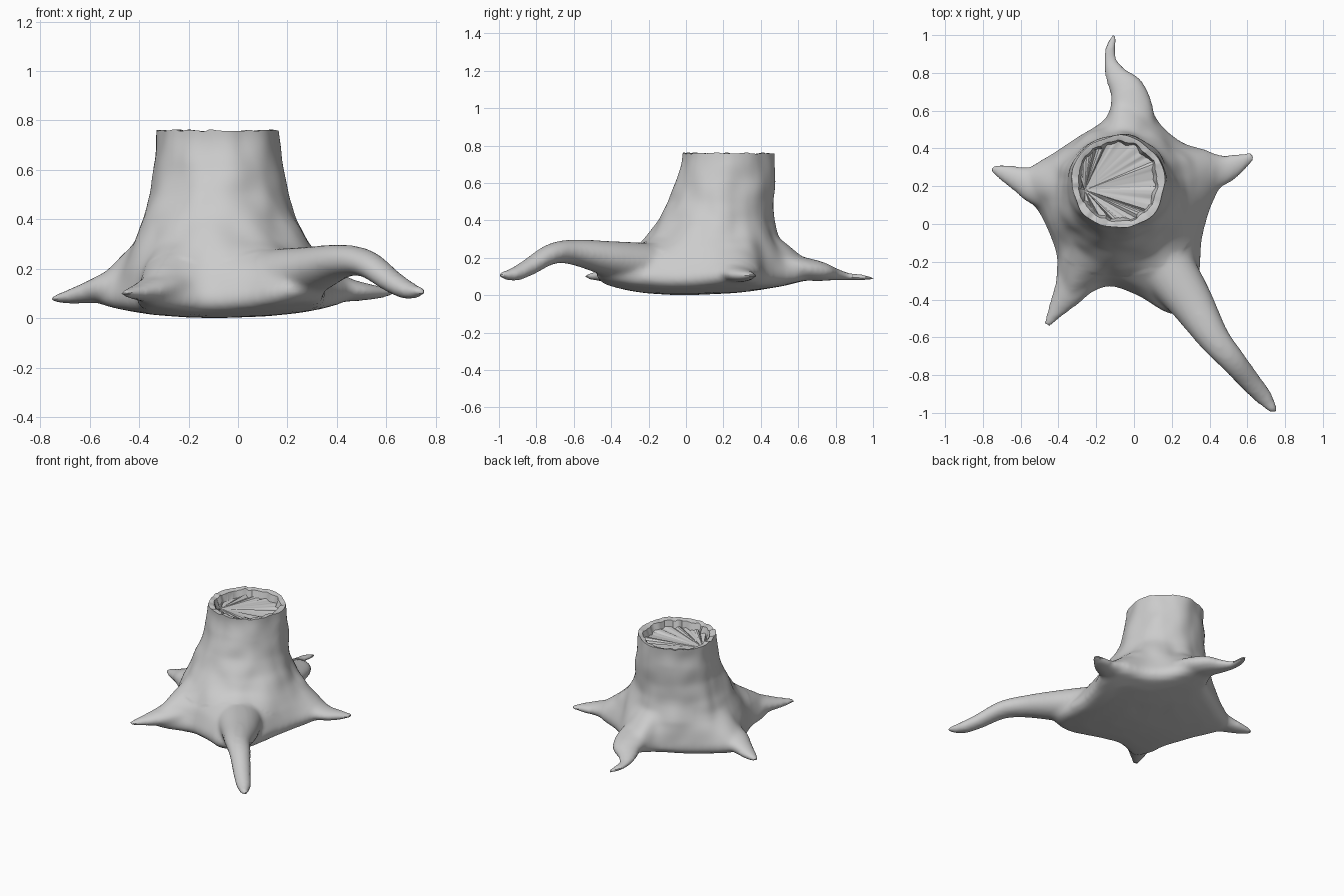
import bpy, bmesh, math, random
from mathutils import Vector, noise

random.seed(4)
if "Cube" in bpy.data.objects:
    bpy.data.objects.remove(bpy.data.objects["Cube"])

SEG = 96
AXIS = Vector((-0.085, 0.225, 0))
CORE = Vector((-0.05, 0.1))
LOWEST = Vector((-0.08, 0.02))


def spline(points, steps, cyclic=False):
    """Catmull-Rom curve through the points."""
    pts = [Vector(p) for p in points]
    n = len(pts)
    get = (lambda i: pts[i % n]) if cyclic else (lambda i: pts[max(0, min(n - 1, i))])
    out = []
    for i in range(n if cyclic else n - 1):
        a, b, c, d = (get(i + k) for k in (-1, 0, 1, 2))
        for s in range(steps):
            t = s / steps
            out.append(0.5 * (2 * b + (c - a) * t + (2 * a - 5 * b + 4 * c - d) * t * t
                              + (3 * b - a - 3 * c + d) * t ** 3))
    return out if cyclic else out + [pts[-1]]


def loft(bm, rings, end=None):
    """Skin closed rings, closing each end with a fan."""
    rows = [[bm.verts.new(p) for p in ring] for ring in rings]
    n = len(rows[0])
    for a, b in zip(rows, rows[1:]):
        for i in range(n):
            bm.faces.new((a[i], a[(i + 1) % n], b[(i + 1) % n], b[i]))
    for row, tip in ((rows[0], None), (rows[-1], end)):
        tip = bm.verts.new(tip or sum((v.co for v in row), Vector()) / n)
        for i in range(n):
            bm.faces.new((row[i], row[(i + 1) % n], tip))


def finish(name, bm):
    bmesh.ops.recalc_face_normals(bm, faces=bm.faces)
    mesh = bpy.data.meshes.new(name)
    bm.to_mesh(mesh)
    bm.free()
    obj = bpy.data.objects.new(name, mesh)
    bpy.context.collection.objects.link(obj)
    return obj


def circle(cx, cy, z, r):
    return [Vector((cx + r * math.cos(a), cy + r * math.sin(a), z))
            for a in (math.tau * i / SEG for i in range(SEG))]


# Star-shaped foot outline, resampled by angle around the trunk
outline = spline([(0.48, 0.28), (0.4, 0.07), (0.36, -0.08), (0.35, -0.22), (0.33, -0.42),
                  (0.2, -0.48), (0.03, -0.385), (-0.12, -0.33), (-0.22, -0.36), (-0.36, -0.43),
                  (-0.41, -0.3), (-0.41, -0.16), (-0.49, 0.04), (-0.58, 0.17), (-0.57, 0.28),
                  (-0.42, 0.38), (-0.3, 0.46), (-0.15, 0.56), (-0.09, 0.7), (0.04, 0.68),
                  (0.14, 0.53), (0.26, 0.43), (0.41, 0.38)], 24, True)


def foot_point(i):
    a = math.tau * i / SEG
    d = Vector((math.cos(a), math.sin(a)))
    return max(outline, key=lambda p: (p - CORE).normalized().dot(d))


foot = [foot_point(i) for i in range(SEG)]


def foot_ring(f, lift):
    ring = []
    for p in foot:
        q = CORE + (p - CORE) * f
        bowl = 0.075 * min(1.3, (q - LOWEST).length / 0.62) ** 2
        ring.append(Vector((q.x, q.y, bowl + lift)))
    return ring


def flare_ring(neck, f, z):
    """Blend a round trunk ring outwards to the star outline."""
    return [Vector((*b.to_2d().lerp(p, f), z)) for b, p in zip(neck, foot)]


# Trunk and flared foot
trunk = [circle(*r) for r in ((-0.085, 0.225, 0.84, 0.243), (-0.085, 0.225, 0.74, 0.247),
                              (-0.08, 0.21, 0.6, 0.265), (-0.08, 0.19, 0.5, 0.282),
                              (-0.08, 0.16, 0.4, 0.31), (-0.07, 0.14, 0.31, 0.355))]
neck = trunk[-1]
trunk += [flare_ring(neck, 0.3, 0.255), flare_ring(neck, 0.65, 0.195),
          foot_ring(1, 0.065), foot_ring(1, 0.03), foot_ring(0.93, 0.004),
          foot_ring(0.7, 0), foot_ring(0.4, 0)]
bm = bmesh.new()
loft(bm, trunk, end=(*LOWEST, 0))

# Roots: flatness of the section, then x, y, z and half width along each path
roots = [
    # back
    (0.56, [(-0.04, 0.4, 0.18, 0.17), (-0.01, 0.58, 0.15, 0.12), (-0.035, 0.7, 0.13, 0.1),
            (-0.09, 0.78, 0.115, 0.066), (-0.128, 0.87, 0.1, 0.037),
            (-0.12, 0.95, 0.095, 0.03), (-0.1, 1.005, 0.09, 0.018)]),
    # left
    (0.52, [(0.2, 0.25, 0.16, 0.16), (0.38, 0.275, 0.125, 0.115), (0.48, 0.29, 0.11, 0.08),
            (0.56, 0.325, 0.105, 0.054), (0.635, 0.365, 0.105, 0.022)]),
    # front left
    (0.8, [(0.08, -0.1, 0.14, 0.17), (0.28, -0.38, 0.19, 0.125), (0.42, -0.6, 0.23, 0.086),
           (0.52, -0.72, 0.22, 0.07), (0.62, -0.84, 0.15, 0.058),
           (0.69, -0.92, 0.112, 0.047), (0.75, -1, 0.108, 0.02)]),
    # front right
    (0.62, [(-0.2, -0.1, 0.15, 0.16), (-0.32, -0.32, 0.12, 0.1),
            (-0.4, -0.44, 0.105, 0.056), (-0.465, -0.54, 0.1, 0.02)]),
    # right
    (0.62, [(-0.3, 0.2, 0.17, 0.18), (-0.5, 0.2, 0.13, 0.11), (-0.6, 0.235, 0.105, 0.074),
            (-0.69, 0.272, 0.085, 0.047), (-0.755, 0.297, 0.078, 0.022)]),
]
for flat, path in roots:
    pts = spline(path, 8)
    rings = []
    for i, p in enumerate(pts):
        along = (pts[min(i + 1, len(pts) - 1)] - pts[max(i - 1, 0)]).to_3d().normalized()
        side = along.cross(Vector((0, 0, 1))).normalized()
        up = side.cross(along)
        rings.append([p.to_3d() + p.w * (side * math.cos(a) + up * flat * math.sin(a))
                      for a in (math.tau * k / 20 for k in range(20))])
    loft(bm, rings)
stump = finish("tree_stump", bm)

# Fuse everything into one skin and soften the joins
fuse = stump.modifiers.new("fuse", "REMESH")
fuse.mode, fuse.voxel_size = "VOXEL", 0.014
soft = stump.modifiers.new("soften", "SMOOTH")
soft.factor, soft.iterations = 0.5, 16
bpy.context.view_layer.objects.active = stump
stump.select_set(True)
for mod in ("fuse", "soften"):
    bpy.ops.object.modifier_apply(modifier=mod)

# Lumpy bark with shallow vertical furrows
for v in stump.data.vertices:
    p = v.co
    out = Vector((p.x - AXIS.x, p.y - AXIS.y, 0))
    furrow = noise.noise(Vector((p.x * 9, p.y * 9, p.z * 2.2)))
    lump = noise.noise(p * 8 + Vector((3, 1, 7)))
    if p.z > 0.12 and out.length < 0.5:
        fade = min(1, (p.z - 0.12) / 0.15)
        v.co += out.normalized() * fade * (0.012 * furrow + 0.01 * lump)

# Cutter: levels the top and scoops out a shallow hollow with a creased fan floor
wob = [random.uniform(-1, 1) for _ in range(SEG)]


def cut_ring(r, z, jr, jz):
    ring = circle(AXIS.x, AXIS.y, z, r)
    for i, p in enumerate(ring):
        w = (wob[i] + wob[i - 1] + wob[i - 2]) / 2
        p += (p - AXIS).to_2d().to_3d().normalized() * jr * w
        p.z += jz * wob[(i // 2 * 5) % SEG]
    return ring


bm = bmesh.new()
loft(bm, [cut_ring(0.4, 0.95, 0, 0), cut_ring(0.4, 0.761, 0, 0), cut_ring(0.236, 0.759, 0, 0.004),
          cut_ring(0.213, 0.753, 0.007, 0.006), cut_ring(0.2, 0.71, 0.012, 0.01)],
     end=(-0.26, 0.18, 0.69))
cutter = finish("hollow_cutter", bm)
cutter.hide_render = True
cut = stump.modifiers.new("hollow", "BOOLEAN")
cut.operation, cut.solver, cut.object = "DIFFERENCE", "EXACT", cutter
bpy.ops.object.modifier_apply(modifier="hollow")
bpy.data.objects.remove(cutter)

# Single plain grey
grey = bpy.data.materials.new("plain_grey")
grey.use_nodes = True
colour = (0.6, 0.6, 0.6, 1)
grey.diffuse_color = colour
grey.node_tree.nodes["Principled BSDF"].inputs["Base Color"].default_value = colour
stump.data.materials.clear()
stump.data.materials.append(grey)
bpy.ops.object.shade_smooth_by_angle(angle=math.radians(35))
